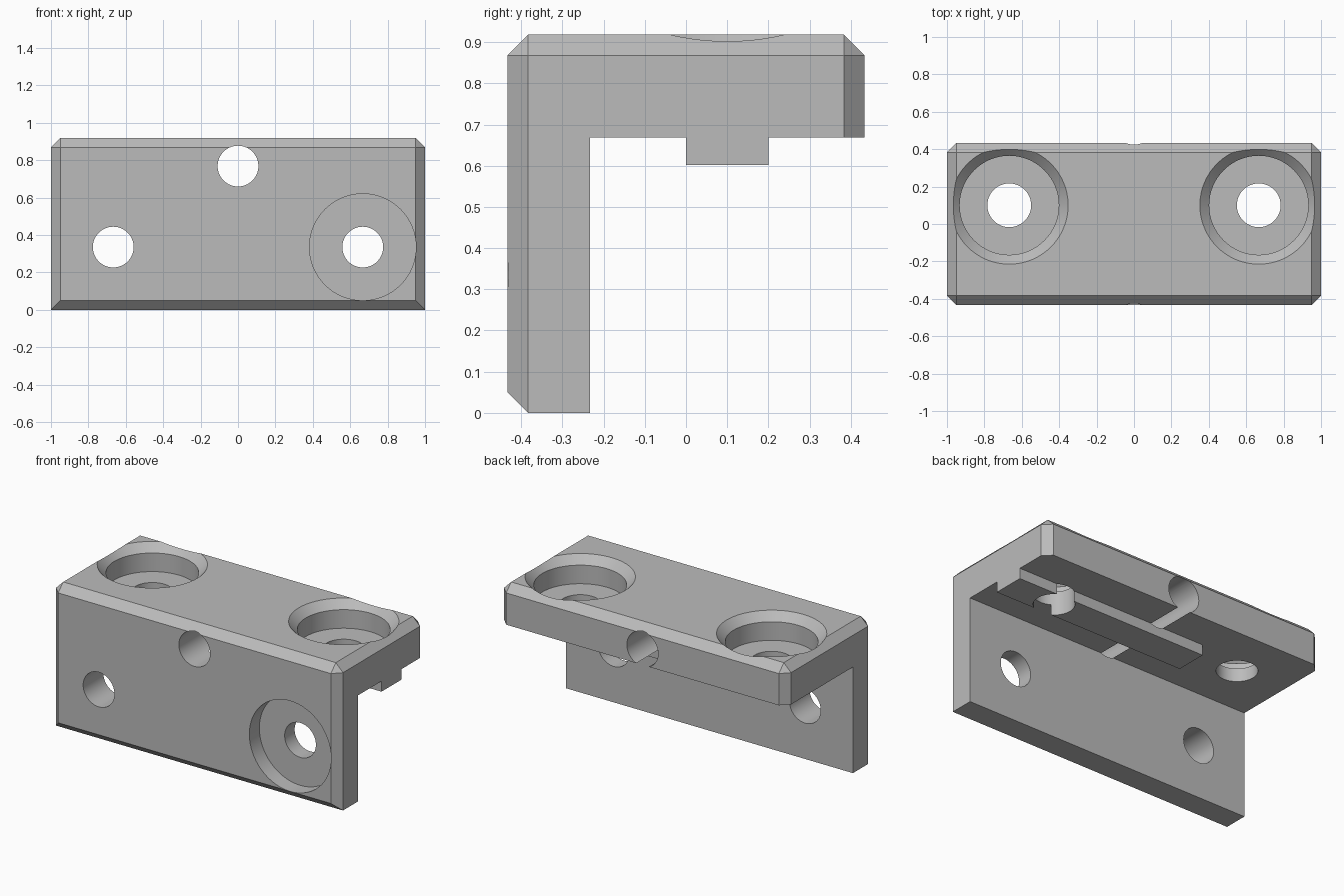
import bpy
import bmesh
import math
from mathutils import Matrix, Vector

default = bpy.data.objects.get("Cube")
if default:
    bpy.data.objects.remove(default, do_unlink=True)

# Main sizes
W, D, H = 1.0, 0.433, 0.918      # half width, half depth, height
CHAMFER = 0.05
UNDER = 0.668                    # underside of the top flange
INNER = -0.233                   # rear face of the front flange

grey = bpy.data.materials.new("plain grey")
grey.use_nodes = True
grey.diffuse_color = (0.5, 0.5, 0.5, 1)
grey.node_tree.nodes["Principled BSDF"].inputs["Base Color"].default_value = (0.5, 0.5, 0.5, 1)


def finish(bm, name):
    bmesh.ops.recalc_face_normals(bm, faces=bm.faces[:])
    mesh = bpy.data.meshes.new(name)
    bm.to_mesh(mesh)
    bm.free()
    mesh.materials.append(grey)
    obj = bpy.data.objects.new(name, mesh)
    bpy.context.collection.objects.link(obj)
    return obj


def box_mesh(low, high):
    low, high = Vector(low), Vector(high)
    bm = bmesh.new()
    bmesh.ops.create_cube(bm, size=1)
    for v in bm.verts:
        v.co = (low + high) / 2 + v.co * (high - low)
    return bm


def turned(name, profile, matrix, sides=64):
    """Solid of revolution from (radius, height) pairs."""
    bm = bmesh.new()
    rings = []
    for r, h in profile:
        rings.append([bm.verts.new((r * math.cos(math.tau * i / sides),
                                    r * math.sin(math.tau * i / sides), h))
                      for i in range(sides)])
    for a, b in zip(rings, rings[1:]):
        for i in range(sides):
            j = (i + 1) % sides
            bm.faces.new((a[i], a[j], b[j], b[i]))
    bm.faces.new(rings[0][::-1])
    bm.faces.new(rings[-1])
    bm.transform(matrix)
    return finish(bm, name)


def combine(target, other, operation):
    mod = target.modifiers.new(other.name, 'BOOLEAN')
    mod.operation = operation
    mod.solver = 'EXACT'
    mod.object = other
    bpy.context.view_layer.objects.active = target
    bpy.ops.object.modifier_apply(modifier=mod.name)
    bpy.data.objects.remove(other, do_unlink=True)


# Block with chamfers round the front, round the top and on the rear uprights
bm = box_mesh((-W, -D, 0), (W, D, H))


def chamfered(edge):
    a, b = (v.co for v in edge.verts)
    mid = (a + b) / 2
    return mid.y < -D + 0.01 or mid.z > H - 0.01 or abs(a.z - b.z) > 0.1


bmesh.ops.bevel(bm, geom=[e for e in bm.edges if chamfered(e)], offset=CHAMFER,
                offset_type='OFFSET', segments=1, affect='EDGES', clamp_overlap=True)
bracket = finish(bm, "angle_bracket")

# Hollow out the inside corner, then add the key rib under the top flange
combine(bracket, finish(box_mesh((-2, INNER, -1), (2, 2, UNDER)), "inner_corner"), 'DIFFERENCE')
combine(bracket, finish(box_mesh((-0.333, 0, 0.602), (W, 0.2, UNDER + 0.04)), "key_rib"), 'UNION')

# Countersunk, counterbored holes in the top flange
for x in (-0.667, 0.667):
    profile = [(0.117, 0.4), (0.117, 0.751), (0.265, 0.751),
               (0.265, H - CHAMFER), (0.365, H + CHAMFER)]
    hole = turned("top_hole", profile, Matrix.Translation((x, 0.1, 0)))
    combine(bracket, hole, 'DIFFERENCE')

# Holes along y: plain, counterbored, and the long bore through the top flange
to_front = Matrix.Rotation(math.radians(90), 4, 'X')    # local height points to -y
plain = [(0.109, -1), (0.109, 1)]
bored = [(0.109, -1), (0.109, 0.333), (0.285, 0.333), (0.285, 1)]
for name, profile, x, z in (("plain_hole", plain, -0.667, 0.335),
                            ("bored_hole", bored, 0.667, 0.335),
                            ("long_bore", plain, 0, 0.768)):
    hole = turned(name, profile, Matrix.Translation((x, 0, z)) @ to_front)
    combine(bracket, hole, 'DIFFERENCE')

# Smooth bores, crisp edges
bpy.ops.object.select_all(action='DESELECT')
bracket.select_set(True)
bpy.context.view_layer.objects.active = bracket
bpy.ops.object.shade_smooth_by_angle(angle=math.radians(30))
